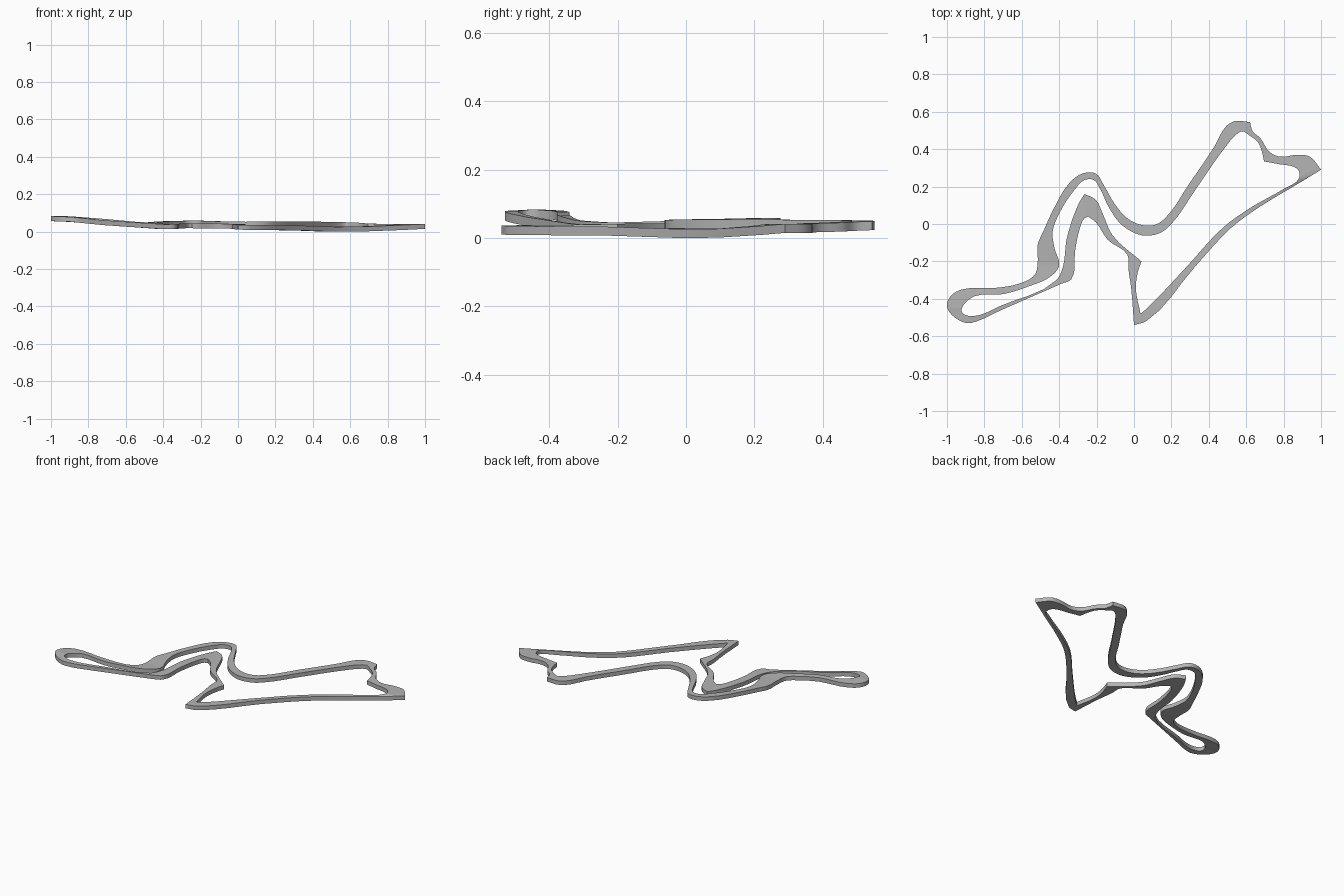
import bpy
import bmesh
from mathutils import Vector

if "Cube" in bpy.data.objects:
    bpy.data.objects.remove(bpy.data.objects["Cube"])

THICKNESS = 0.026
STEPS = 4  # spans between neighbouring stations

# Matching stations along the two edges of the circuit, in hundredths
OUTER = [(-100, -44), (-98, -38.5), (-92, -35), (-72, -34), (-59, -31), (-53, -27),
         (-51.5, -21), (-51.5, -11), (-48.5, -4), (-43.5, 7), (-34.5, 22), (-27.5, 27),
         (-20.5, 27), (-16, 20.5), (-10.5, 11), (-3.5, 3), (4, -.5), (11, -.5),
         (16.5, 3), (29.5, 21.5), (43, 41.5), (49.5, 52.5), (54, 55), (62, 54.5),
         (63.5, 49.5), (67.5, 46), (72.5, 38.5), (78, 36), (87.5, 37), (94, 36),
         (100, 29), (88.5, 22), (67, 9), (52, -2), (32.5, -23), (6.5, -52),
         (0, -54), (-1.5, -34.5), (-3, -24), (-3.5, -16.5), (-14, -8.5), (-20.5, 1),
         (-24.5, 4), (-26.5, 3), (-29, -2.5), (-31.5, -14.5), (-33.5, -29.5), (-39, -32),
         (-72, -46.5), (-84, -52), (-89.5, -53), (-97.5, -48.5)]
INNER = [(-92, -45), (-90, -42), (-85, -38.5), (-70, -37.5), (-54, -32.5), (-46, -29),
         (-40, -22.5), (-42.5, -13), (-43.5, -4), (-39.5, 6.5), (-32, 18), (-26.5, 23.5),
         (-21.5, 23.5), (-18, 18.5), (-13.5, 9), (-6.5, -.5), (4, -6), (13.5, -5),
         (19.5, -.5), (33, 18.5), (48, 40), (55.5, 48.5), (58, 49.5), (61.5, 47.5),
         (66, 44), (68, 40), (69.5, 33.5), (77.5, 32), (85.5, 30.5), (88, 28.5),
         (88, 24), (80.5, 19), (62, 8.5), (47.5, -2), (28, -23), (7, -45),
         (3.5, -48), (1, -34.5), (2, -26), (4, -20), (-11.5, -6), (-16.5, 5),
         (-20.5, 13), (-26.5, 16), (-30, 10), (-36, -8), (-38, -23), (-41.5, -30),
         (-72, -44), (-82, -48.5), (-89, -49), (-92, -47)]

# Surface height in thousandths at chosen stations
HEIGHTS = {0: 85, 2: 80, 3: 68, 4: 53, 6: 46, 8: 51, 10: 59, 12: 60, 16: 54, 19: 55,
           23: 50, 27: 42, 30: 42, 31: 36, 32: 28, 33: 27, 34: 34, 36: 38, 40: 44,
           43: 46, 47: 40, 48: 62, 49: 74, 50: 80, 52: 85}


def height(s):
    """Blend smoothly between height stations."""
    keys = sorted(HEIGHTS)
    for a, b in zip(keys, keys[1:]):
        if s <= b:
            t = (s - a) / (b - a)
            return (HEIGHTS[a] + (HEIGHTS[b] - HEIGHTS[a]) * t) / 1000


def smooth_loop(points):
    """Rounded closed line through the points, keeping tight corners sharp."""
    pts = [Vector(p) / 100 for p in points]
    n = len(pts)
    line = []

    def tangent(i, segment):
        before = (pts[i % n] - pts[i - 1]).normalized()
        after = (pts[(i + 1) % n] - pts[i % n]).normalized()
        if before.dot(after) < 0.5:
            return segment
        return (before + after).normalized() * segment.length

    for i in range(n):
        a, b = pts[i], pts[(i + 1) % n]
        ta, tb = tangent(i, b - a), tangent((i + 1) % n, b - a)
        for k in range(STEPS):
            t = k / STEPS
            line.append(a * (2*t**3 - 3*t**2 + 1) + ta * (t**3 - 2*t**2 + t)
                        + b * (3*t**2 - 2*t**3) + tb * (t**3 - t**2))
    return line


# Circuit ribbon: a four-cornered section swept round the closed course
bm = bmesh.new()
rings = []
for i, (o, q) in enumerate(zip(smooth_loop(OUTER), smooth_loop(INNER))):
    z = height(i / STEPS)
    low = max(z - THICKNESS, 0)
    rings.append([bm.verts.new((p.x, p.y, h))
                  for p, h in ((o, z), (q, z), (q, low), (o, low))])
for i, ring in enumerate(rings):
    following = rings[(i + 1) % len(rings)]
    for k in range(4):
        j = (k + 1) % 4
        bm.faces.new((ring[k], ring[j], following[j], following[k]))
bmesh.ops.recalc_face_normals(bm, faces=bm.faces)
lowest = min(v.co.z for v in bm.verts)
bmesh.ops.translate(bm, verts=bm.verts, vec=(0, 0, -lowest))

mesh = bpy.data.meshes.new("circuit_track")
bm.to_mesh(mesh)
bm.free()
track = bpy.data.objects.new("circuit_track", mesh)
bpy.context.collection.objects.link(track)

# Plain grey surface
grey = bpy.data.materials.new("grey")
grey.diffuse_color = (0.46, 0.46, 0.46, 1)
grey.use_nodes = True
grey.node_tree.nodes["Principled BSDF"].inputs["Base Color"].default_value = grey.diffuse_color
mesh.materials.append(grey)

bpy.context.view_layer.objects.active = track
track.select_set(True)
bpy.ops.object.shade_smooth_by_angle(angle=0.5)
